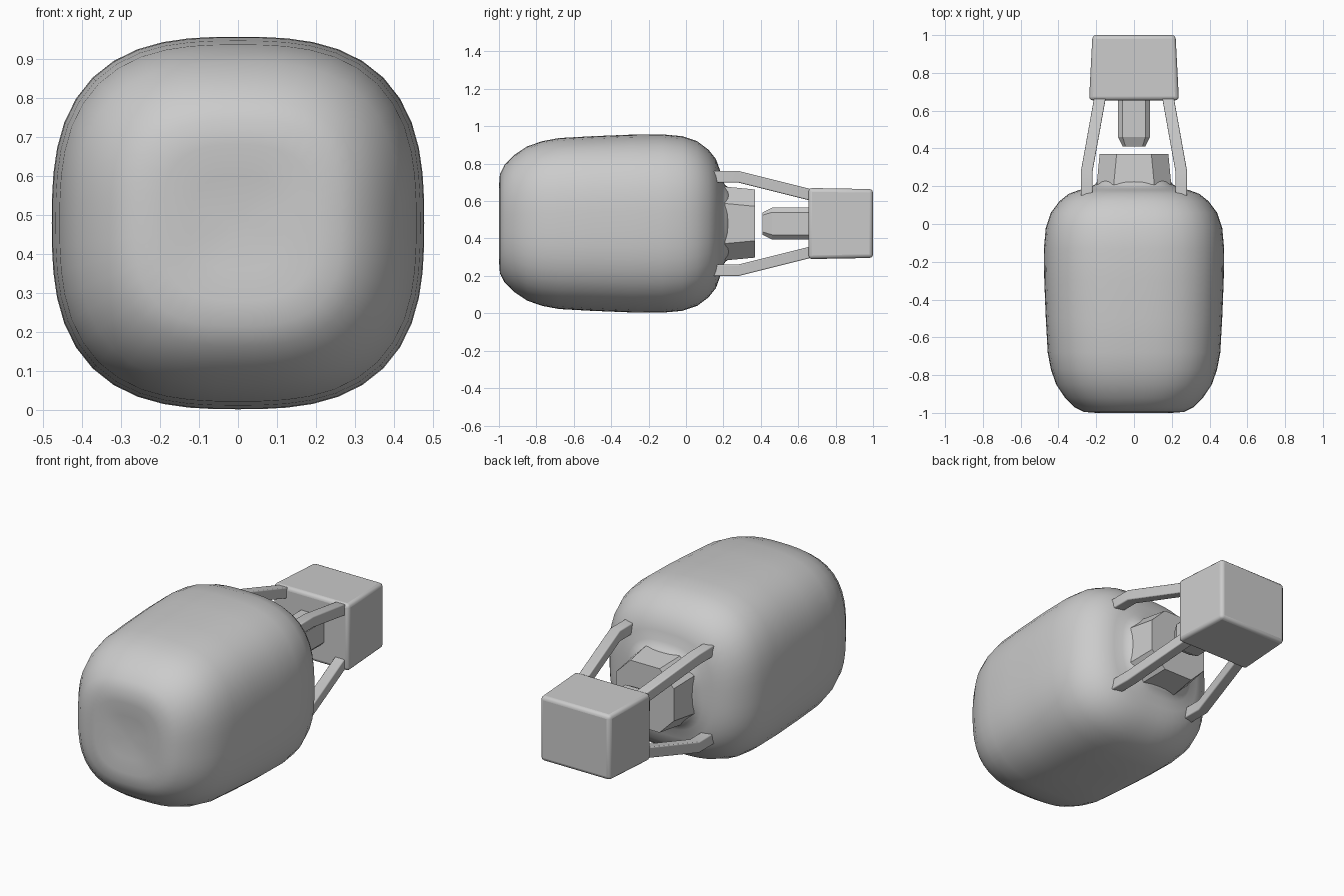
import bpy, bmesh, math
from mathutils import Vector

if "Cube" in bpy.data.objects:
    bpy.data.objects.remove(bpy.data.objects["Cube"])

CZ = 0.48  # height of the long axis


def make_object(name, bm, bevel=0.0, angle=35):
    bmesh.ops.recalc_face_normals(bm, faces=bm.faces)
    mesh = bpy.data.meshes.new(name)
    bm.to_mesh(mesh)
    bm.free()
    ob = bpy.data.objects.new(name, mesh)
    bpy.context.collection.objects.link(ob)
    if bevel:
        mod = ob.modifiers.new("soft_edges", 'BEVEL')
        mod.width, mod.segments = bevel, 3
        mod.limit_method = 'ANGLE'
    bpy.ops.object.select_all(action='DESELECT')
    ob.select_set(True)
    bpy.context.view_layer.objects.active = ob
    bpy.ops.object.shade_smooth_by_angle(angle=math.radians(angle))
    return ob


def loft(name, sections, bevel=0.0, angle=35):
    """Join equal-length rings of (x, y, z) points and cap both ends."""
    bm = bmesh.new()
    rings = [[bm.verts.new(p) for p in s] for s in sections]
    n = len(rings[0])
    for a, b in zip(rings, rings[1:]):
        for i in range(n):
            j = (i + 1) % n
            bm.faces.new((a[i], a[j], b[j], b[i]))
    bm.faces.new(rings[0])
    bm.faces.new(rings[-1])
    return make_object(name, bm, bevel, angle)


def superellipse(y, r, n=2.8, count=48):
    pts = []
    for i in range(count):
        t = 2 * math.pi * i / count
        c, s = math.cos(t), math.sin(t)
        k = r / (abs(c) ** n + abs(s) ** n) ** (1 / n)
        pts.append((k * c, y, CZ + k * s))
    return pts


def octagon(y, r, cut):
    a = r - cut
    pts = [(r, -a), (r, a), (a, r), (-a, r), (-r, a), (-r, -a), (-a, -r), (a, -r)]
    return [(x, y, CZ + z) for x, z in pts]


def rectangle(y, rx, rz, cx=0, cz=CZ):
    return [(cx + sx * rx, y, cz + sz * rz)
            for sx, sz in ((-1, -1), (1, -1), (1, 1), (-1, 1))]


# Balloon envelope, lying along y
profile = [(-0.985, 0.03), (-0.99, 0.12), (-1.0, 0.2), (-0.995, 0.265),
           (-0.97, 0.315), (-0.92, 0.365), (-0.85, 0.412), (-0.77, 0.44),
           (-0.68, 0.457), (-0.5, 0.467), (-0.3, 0.475), (-0.13, 0.477),
           (-0.02, 0.467), (0.06, 0.44), (0.12, 0.395), (0.16, 0.345),
           (0.18, 0.29), (0.19, 0.24), (0.21, 0.205), (0.24, 0.185)]
loft("envelope", [superellipse(y, r) for y, r in profile], angle=60)

# Eight-sided mouth collar and burner
loft("mouth_collar", [octagon(0.18, 0.2, 0.09), octagon(0.37, 0.182, 0.09)], angle=20)
loft("burner", [octagon(0.41, 0.06, 0.015), octagon(0.46, 0.085, 0.025),
                octagon(0.67, 0.085, 0.025)], angle=20)

# Basket, slightly narrower at the far end
loft("basket", [rectangle(0.655, 0.238, 0.19), rectangle(1.0, 0.22, 0.184)], bevel=0.02)

# Four bent struts
for sx in (-1, 1):
    for sz in (-1, 1):
        path = [(0.14, 0.25, 0.25), (0.28, 0.25, 0.25), (0.68, 0.178, 0.15)]
        loft("strut", [rectangle(y, 0.031, 0.031, sx * x, CZ + sz * z) for y, x, z in path],
             bevel=0.006, angle=15)
